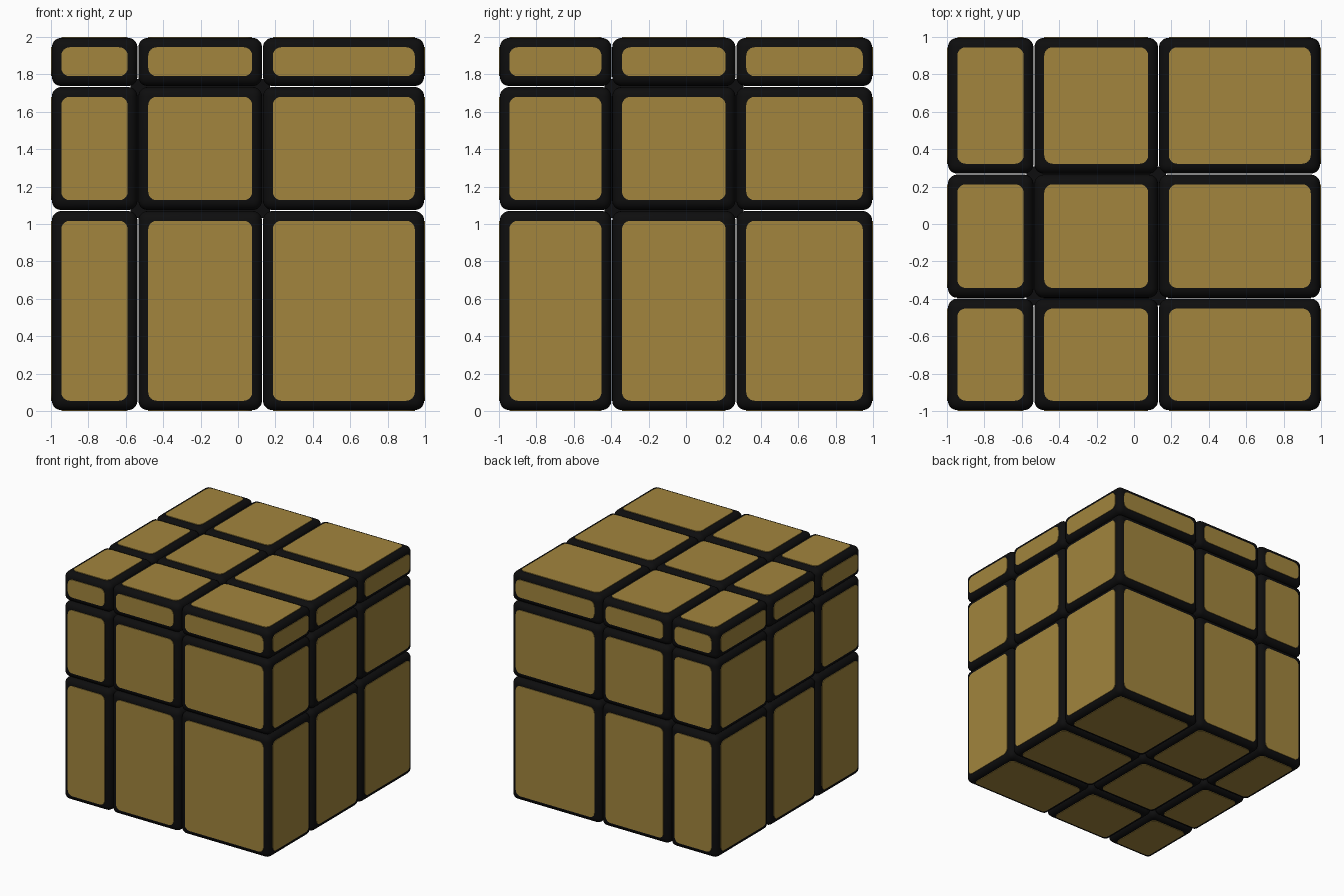
import bpy, bmesh, math
from itertools import product
from mathutils import Vector

if "Cube" in bpy.data.objects:
    bpy.data.objects.remove(bpy.data.objects["Cube"])

# Cell boundaries along each axis (uneven puzzle layers)
CUTS = [(-1.0, -0.535, 0.131, 1.0),
        (-1.0, -0.397, 0.267, 1.0),
        (0.0, 1.072, 1.735, 2.0)]
GAP = 0.0025      # half of the slit between neighbouring blocks
THICK = 0.005     # sticker plate thickness
BEVEL = 0.05
INSET = 0.055     # sticker margin from the cell border
CORNER = 0.045    # sticker corner radius


def material(name, rgb):
    m = bpy.data.materials.new(name)
    m.diffuse_color = (*rgb, 1.0)
    m.use_nodes = True
    m.node_tree.nodes["Principled BSDF"].inputs["Base Color"].default_value = m.diffuse_color
    return m


black = material("black plastic", (0.0042, 0.0042, 0.0044))
gold = material("brushed gold", (0.36, 0.235, 0.047))


def finish(name, bm, mat, smooth=False):
    bmesh.ops.recalc_face_normals(bm, faces=bm.faces)
    mesh = bpy.data.meshes.new(name)
    bm.to_mesh(mesh)
    bm.free()
    mesh.materials.append(mat)
    ob = bpy.data.objects.new(name, mesh)
    bpy.context.collection.objects.link(ob)
    if smooth:
        bpy.ops.object.select_all(action='DESELECT')
        ob.select_set(True)
        bpy.context.view_layer.objects.active = ob
        bpy.ops.object.shade_smooth_by_angle(angle=math.radians(35))
    return ob


def box(name, lo, hi, bevel):
    bm = bmesh.new()
    bmesh.ops.create_cube(bm, size=1)
    for v in bm.verts:
        v.co = Vector([lo[a] if v.co[a] < 0 else hi[a] for a in range(3)])
    if bevel:
        bmesh.ops.bevel(bm, geom=bm.edges[:], offset=bevel, segments=5,
                        profile=0.5, affect='EDGES')
    return finish(name, bm, black, smooth=bevel > 0)


def sticker(name, axis, side, cell):
    """Rounded plate on the outer face of a cell."""
    u, w = [a for a in range(3) if a != axis]
    outer = CUTS[axis][3] if side else CUTS[axis][0]
    inward = -1 if side else 1
    u0, u1 = cell[u][0] + INSET, cell[u][1] - INSET
    w0, w1 = cell[w][0] + INSET, cell[w][1] - INSET
    bm = bmesh.new()
    verts = []
    for k, (cu, cw) in enumerate([(u1, w1), (u0, w1), (u0, w0), (u1, w0)]):
        su = -1 if cu == u1 else 1
        sw = -1 if cw == w1 else 1
        for s in range(7):
            t = math.radians(90 * k + 15 * s)
            p = [0.0, 0.0, 0.0]
            p[axis] = outer
            p[u] = cu + su * CORNER + CORNER * math.cos(t)
            p[w] = cw + sw * CORNER + CORNER * math.sin(t)
            verts.append(bm.verts.new(p))
    face = bm.faces.new(verts)
    ext = bmesh.ops.extrude_face_region(bm, geom=[face], use_keep_orig=True)
    for g in ext["geom"]:
        if isinstance(g, bmesh.types.BMVert):
            g.co[axis] += inward * (THICK + 0.002)
    finish(name, bm, gold)


# Blocks and their stickers
for idx in product(range(3), repeat=3):
    if idx == (1, 1, 1):
        continue
    cell = [(CUTS[a][idx[a]], CUTS[a][idx[a] + 1]) for a in range(3)]
    lo = [c[0] + (THICK if idx[a] == 0 else GAP) for a, c in enumerate(cell)]
    hi = [c[1] - (THICK if idx[a] == 2 else GAP) for a, c in enumerate(cell)]
    tag = "_".join(str(i + 1) for i in idx)
    box("block_" + tag, lo, hi, BEVEL)
    for a in range(3):
        if idx[a] != 1:
            sticker(f"sticker_{'xyz'[a]}_{tag}", a, idx[a] == 2, cell)

# Hidden core that closes the openings where four blocks meet
box("core", [CUTS[a][1] - 0.04 for a in range(3)],
    [CUTS[a][2] + 0.04 for a in range(3)], 0)
